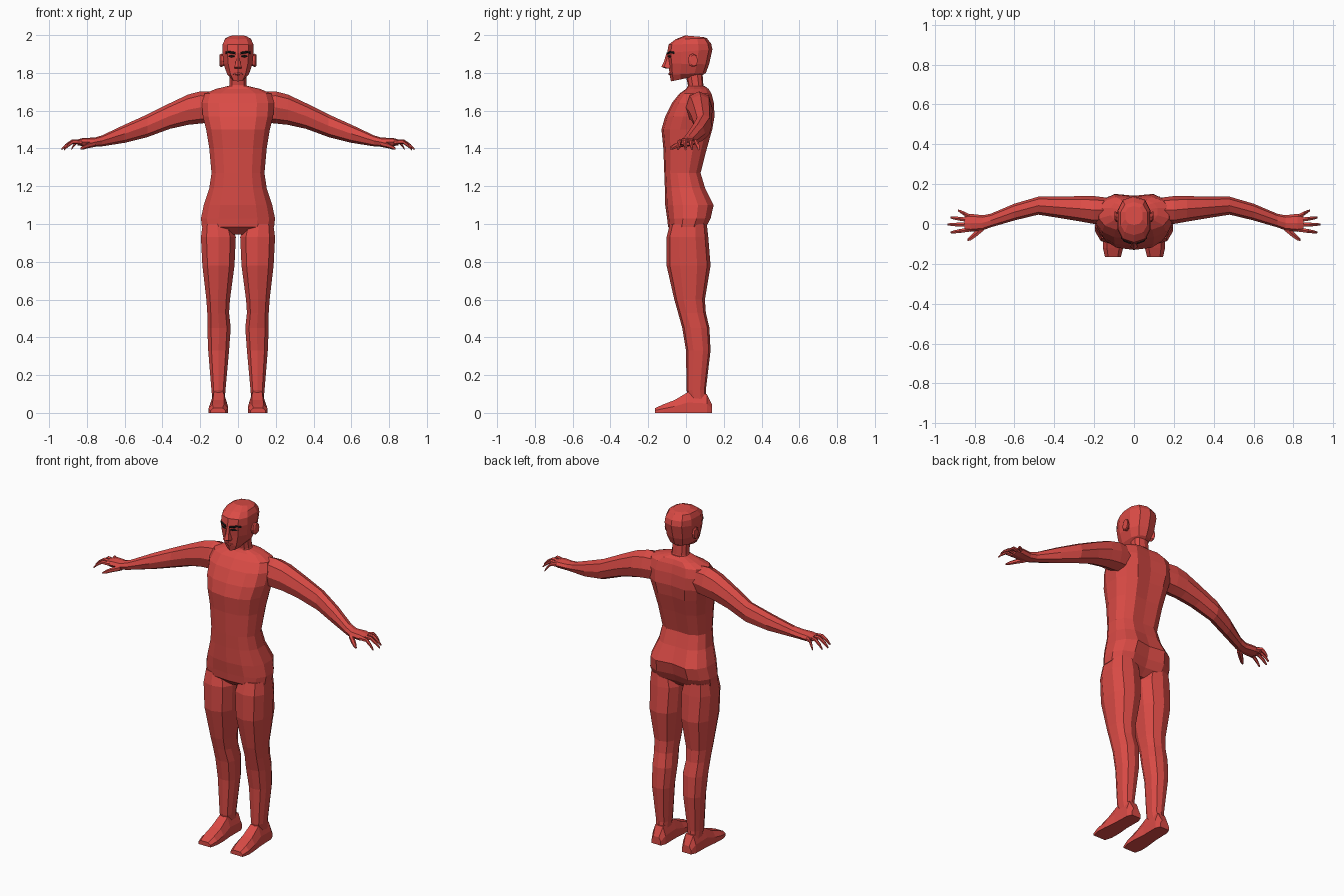
import bpy, bmesh, math
from mathutils import Vector


def material(name, rgb):
    m = bpy.data.materials.new(name)
    m.diffuse_color = (*rgb, 1)
    return m


RED = material("red", (0.70, 0.07, 0.06))
BLACK = material("black", (0.012, 0.01, 0.01))


def loop(n, p, phase=0.0):
    """Unit superellipse: n (a, b) pairs, starting at (0, -1)."""
    pts = []
    for i in range(n):
        t = 2 * math.pi * (i + phase) / n
        s, c = math.sin(t), -math.cos(t)
        pts.append((math.copysign(abs(s) ** (2 / p), s),
                    math.copysign(abs(c) ** (2 / p), c)))
    return pts


def loft(name, rings, mat=RED, mirror=False):
    """Bridge a list of rings with quads and cap both ends."""
    bm = bmesh.new()
    vs = [[bm.verts.new(p) for p in r] for r in rings]
    n = len(rings[0])
    for a, b in zip(vs, vs[1:]):
        for i in range(n):
            j = (i + 1) % n
            bm.faces.new((a[i], a[j], b[j], b[i]))
    bm.faces.new(vs[0][::-1])
    bm.faces.new(vs[-1])
    bmesh.ops.recalc_face_normals(bm, faces=bm.faces)
    me = bpy.data.meshes.new(name)
    bm.to_mesh(me)
    bm.free()
    me.materials.append(mat)
    ob = bpy.data.objects.new(name, me)
    bpy.context.collection.objects.link(ob)
    if mirror:
        ob.modifiers.new("mirror", "MIRROR")
    return ob


def z_ring(zf, zb, x0, x1, yf, yb, groove=0, n=12, p=2.5):
    """Level ring between x0..x1 and yf..yb; may tilt from zf to zb."""
    cx, hx, cy, hy = (x0 + x1) / 2, (x1 - x0) / 2, (yf + yb) / 2, (yb - yf) / 2
    pts = [Vector((cx + hx * a, cy + hy * b, zf + (zb - zf) * (b + 1) / 2))
           for a, b in loop(n, p)]
    pts[n // 2].y -= groove
    return pts


def x_ring(x, y, z, hy, hz, n=8, p=2.2):
    """Ring facing along x."""
    return [Vector((x, y + hy * a, z + hz * b)) for a, b in loop(n, p)]


# Torso: z, half width, front y, back y, spine groove
torso = [
    (0.945, 0.10, -0.05, 0.06, 0), (0.985, 0.195, -0.095, 0.115, 0.02),
    (1.03, 0.20, -0.10, 0.14, 0.025), (1.10, 0.185, -0.11, 0.157, 0.025),
    (1.19, 0.155, -0.112, 0.11, 0.01), (1.27, 0.143, -0.115, 0.085, 0.01),
    (1.40, 0.155, -0.12, 0.12, 0.015), (1.50, 0.172, -0.13, 0.15, 0.02),
    (1.57, 0.19, -0.11, 0.162, 0.02), (1.64, 0.195, -0.075, 0.157, 0.02),
    (1.69, 0.18, -0.035, 0.142, 0.015), (1.715, 0.12, 0.0, 0.125, 0.01),
    (1.73, 0.055, 0.01, 0.10, 0),
]
loft("torso", [z_ring(z, z, -w, w, f, b, g, 14) for z, w, f, b, g in torso])

# Neck
neck = [(1.69, 0.07, 0.0, 0.11), (1.735, 0.048, 0.01, 0.092),
        (1.83, 0.045, -0.01, 0.085)]
loft("neck", [z_ring(z, z, -w, w, f, b, 0, 10) for z, w, f, b in neck])

# Head: front z, back z, half width, front y, back y
head = [
    (1.755, 1.79, 0.036, -0.08, 0.09), (1.79, 1.80, 0.06, -0.087, 0.105),
    (1.85, 1.845, 0.08, -0.092, 0.122), (1.905, 1.925, 0.086, -0.10, 0.14),
    (1.95, 1.955, 0.084, -0.092, 0.133), (1.978, 1.984, 0.07, -0.055, 0.11),
    (1.998, 1.99, 0.045, -0.005, 0.09),
]
loft("head", [z_ring(zf, zb, -w, w, f, b, 0, 10) for zf, zb, w, f, b in head])

# Nose and lips
loft("nose", [z_ring(z, z, -w, w, f, -0.07, 0, 6, 2)
              for z, w, f in ((1.822, 0.02, -0.105), (1.832, 0.022, -0.13),
                              (1.86, 0.014, -0.117), (1.905, 0.01, -0.103))])
loft("lips", [x_ring(x, y, 1.795, 0.008, h, 6)
              for x, y, h in ((-0.026, -0.074, 0.003), (0, -0.085, 0.009),
                              (0.026, -0.074, 0.003))])

# Eyebrows and eyes
loft("eyebrow", [x_ring(x, y, z, 0.007, 0.006, 6)
                 for x, y, z in ((0.012, -0.097, 1.904), (0.05, -0.083, 1.911),
                                 (0.066, -0.064, 1.906))], BLACK, True)
loft("eye", [x_ring(x, y, 1.888, 0.006, h, 6)
             for x, y, h in ((0.016, -0.094, 0.002), (0.035, -0.086, 0.007),
                             (0.056, -0.073, 0.002))], BLACK, True)

# Ears
loft("ear", [x_ring(x, y, 1.866, hy, hz)
             for x, y, hy, hz in ((0.07, 0.03, 0.018, 0.027),
                                  (0.09, 0.036, 0.026, 0.036),
                                  (0.097, 0.042, 0.02, 0.03))], mirror=True)

# Arms with palms: x, y, z, half depth, half height
arm = [
    (0.12, 0.07, 1.62, 0.06, 0.08), (0.20, 0.07, 1.617, 0.07, 0.085),
    (0.265, 0.076, 1.605, 0.064, 0.08), (0.36, 0.083, 1.572, 0.055, 0.068),
    (0.48, 0.092, 1.52, 0.045, 0.06), (0.60, 0.06, 1.478, 0.042, 0.048),
    (0.72, 0.017, 1.44, 0.034, 0.029), (0.76, 0.006, 1.433, 0.038, 0.024),
    (0.82, 0.006, 1.434, 0.045, 0.022), (0.85, 0.006, 1.432, 0.04, 0.015),
]
loft("arm", [x_ring(*r) for r in arm], mirror=True)

# Fingers: base y, tip y, tip x
fingers = [(-0.028, -0.042, 0.92), (-0.004, -0.002, 0.935),
           (0.02, 0.032, 0.92), (0.038, 0.068, 0.882)]
for i, (y0, y1, tip) in enumerate(fingers):
    path = [(0.0, 1.433, 0.012), (0.5, 1.436, 0.011),
            (0.8, 1.415, 0.009), (1.0, 1.395, 0.005)]
    loft(f"finger_{i + 1}",
         [x_ring(0.825 + (tip - 0.825) * t, y0 + (y1 - y0) * t, z, r, r, 6)
          for t, z, r in path], mirror=True)
loft("thumb", [x_ring(x, y, z, r * 1.3, r, 6)
               for x, y, z, r in ((0.755, -0.015, 1.425, 0.016),
                                  (0.795, -0.05, 1.415, 0.014),
                                  (0.82, -0.07, 1.405, 0.011),
                                  (0.835, -0.08, 1.398, 0.005))], mirror=True)

# Legs: z, inner x, outer x, front y, back y
leg = [
    (1.00, 0.03, 0.19, -0.085, 0.11), (0.93, 0.008, 0.20, -0.103, 0.118),
    (0.78, 0.015, 0.192, -0.103, 0.13), (0.60, 0.04, 0.17, -0.062, 0.10),
    (0.53, 0.045, 0.165, -0.042, 0.105), (0.45, 0.036, 0.165, -0.02, 0.124),
    (0.33, 0.045, 0.16, 0.0, 0.13), (0.12, 0.065, 0.142, 0.003, 0.105),
    (0.05, 0.07, 0.135, 0.02, 0.11),
]
loft("leg", [z_ring(z, z, a, b, f, k, 0, 10) for z, a, b, f, k in leg],
     mirror=True)

# Feet: y, centre x, half width, top z
foot = [
    (0.138, 0.10, 0.03, 0.045), (0.11, 0.10, 0.042, 0.10),
    (0.01, 0.102, 0.043, 0.11), (-0.06, 0.103, 0.05, 0.068),
    (-0.12, 0.105, 0.051, 0.045), (-0.165, 0.106, 0.04, 0.025),
]
loft("foot", [[Vector((cx + w * a, y, top * (b + 1) / 2))
               for a, b in ((-1, -1), (1, -1), (1, 0), (0.6, 1), (-0.6, 1), (-1, 0))]
              for y, cx, w, top in foot], mirror=True)
